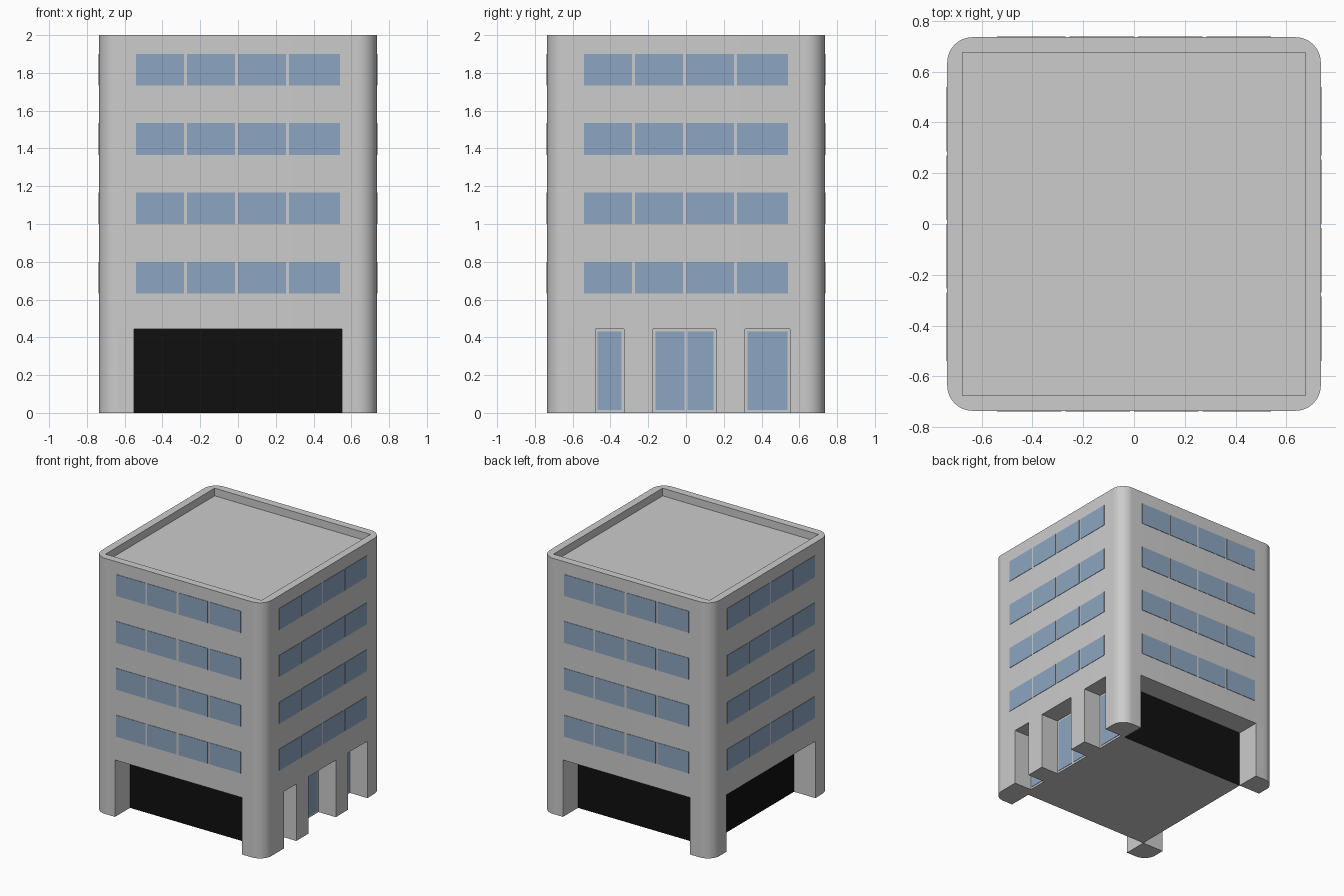
import bpy, bmesh, math

if "Cube" in bpy.data.objects:
    bpy.data.objects.remove(bpy.data.objects["Cube"])

H, R, CORE = 0.735, 0.1, 0.55          # half width, corner radius, core half width
BASE, ROOF, TOP, LIP = 0.445, 1.94, 2.0, 0.675


def material(name, rgb):
    m = bpy.data.materials.new(name)
    m.diffuse_color = (*rgb, 1)
    m.use_nodes = True
    m.node_tree.nodes["Principled BSDF"].inputs["Base Color"].default_value = m.diffuse_color
    return m


WALL = material("wall_grey", (0.604, 0.604, 0.604))
GLASS = material("window_blue", (0.262, 0.381, 0.533))
DARK = material("shadow_black", (0.005, 0.005, 0.005))


def finish(bm, name, mats, smooth=False):
    bmesh.ops.recalc_face_normals(bm, faces=bm.faces[:])
    me = bpy.data.meshes.new(name)
    bm.to_mesh(me)
    bm.free()
    for m in mats:
        me.materials.append(m)
    ob = bpy.data.objects.new(name, me)
    bpy.context.collection.objects.link(ob)
    if smooth:
        bpy.ops.object.select_all(action='DESELECT')
        ob.select_set(True)
        bpy.context.view_layer.objects.active = ob
        bpy.ops.object.shade_smooth_by_angle(angle=math.radians(30))
    return ob


def add_box(bm, x0, x1, y0, y1, z0, z1):
    vs = bmesh.ops.create_cube(bm, size=1)['verts']
    for v in vs:
        v.co = (x1 if v.co.x > 0 else x0, y1 if v.co.y > 0 else y0, z1 if v.co.z > 0 else z0)


def box(name, mat, *dims):
    bm = bmesh.new()
    add_box(bm, *dims)
    return finish(bm, name, [mat])


def arc(n=12):
    c = H - R
    return [(c + R * math.cos(a), c + R * math.sin(a))
            for a in (i * math.pi / 2 / n for i in range(n + 1))]


def ring(bm, pts, z):
    return [bm.verts.new((x, y, z)) for x, y in pts]


def skin(bm, a, b):
    n = len(a)
    for i in range(n):
        bm.faces.new((a[i], a[(i + 1) % n], b[(i + 1) % n], b[i]))


# Upper block with rounded corners and a sunken roof behind a parapet
outline = []
for k in range(4):
    c, s = [(1, 0), (0, 1), (-1, 0), (0, -1)][k]
    outline += [(x * c - y * s, x * s + y * c) for x, y in arc()]
inner = [(LIP, LIP), (-LIP, LIP), (-LIP, -LIP), (LIP, -LIP)]
bm = bmesh.new()
low, high = ring(bm, outline, BASE), ring(bm, outline, TOP)
lip, floor = ring(bm, inner, TOP), ring(bm, inner, ROOF)
bm.faces.new(low)
bm.faces.new(floor)
skin(bm, low, high)
skin(bm, lip, floor)
n = len(high)
for k in range(4):                      # parapet top: one fan per corner, one strip per side
    i = k * n // 4
    m = n // 4
    bm.faces.new(high[i:i + m] + [lip[k]])
    bm.faces.new((high[i + m - 1], high[(i + m) % n], lip[(k + 1) % 4], lip[k]))
finish(bm, "upper_floors", [WALL], True)

# Corner pillars; the front right one is wider where it meets the doors
for name, sx, sy, iy in (("front_left", -1, -1, CORE), ("front_right", 1, -1, 0.48),
                         ("back_left", -1, 1, CORE), ("back_right", 1, 1, CORE)):
    pts = [(CORE, iy), (H, iy)] + arc() + [(CORE, H)]
    pts = [(x * sx, y * sy) for x, y in pts]
    bm = bmesh.new()
    a, b = ring(bm, pts, 0), ring(bm, pts, BASE)
    bm.faces.new(a)
    bm.faces.new(b)
    skin(bm, a, b)
    finish(bm, name + "_pillar", [WALL], True)

# Ground floor core: dark sides, grey underside
bm = bmesh.new()
add_box(bm, -CORE, CORE, -CORE, CORE, 0, BASE)
bm.normal_update()
for f in bm.faces:
    f.material_index = 1 if abs(f.normal.z) < 0.5 else 0
finish(bm, "ground_floor_core", [WALL, DARK])

# Piers between the doors on the right side
for i, (y0, y1) in enumerate(((-0.328, -0.175), (0.159, 0.312))):
    box(f"door_pier_{i + 1}", WALL, CORE, H, y0, y1, 0, BASE)

# Recessed door frames and their glass
FRAME = 0.585
for i, (y0, y1) in enumerate(((-0.48, -0.328), (-0.175, 0.159), (0.312, 0.55))):
    box(f"door_frame_{i + 1}", WALL, CORE, FRAME, y0, y1, 0, BASE)
for i, (y0, y1) in enumerate(((-0.468, -0.341), (-0.161, -0.008), (0.008, 0.146), (0.325, 0.537))):
    box(f"door_glass_{i + 1}", GLASS, FRAME - 0.002, FRAME + 0.003, y0, y1, 0.016, 0.43)

# Four rows of four window plates, repeated on each side
for k, side in enumerate(("front", "right", "back", "left")):
    bm = bmesh.new()
    for row in range(4):
        z = 0.632 + row * 0.367
        for x0, x1 in ((-0.54, -0.286), (-0.27, -0.016), (0.0, 0.254), (0.27, 0.54)):
            add_box(bm, x0, x1, -H - 0.003, -H + 0.002, z, z + 0.168)
    ob = finish(bm, side + "_windows", [GLASS])
    ob.rotation_euler.z = k * math.pi / 2
